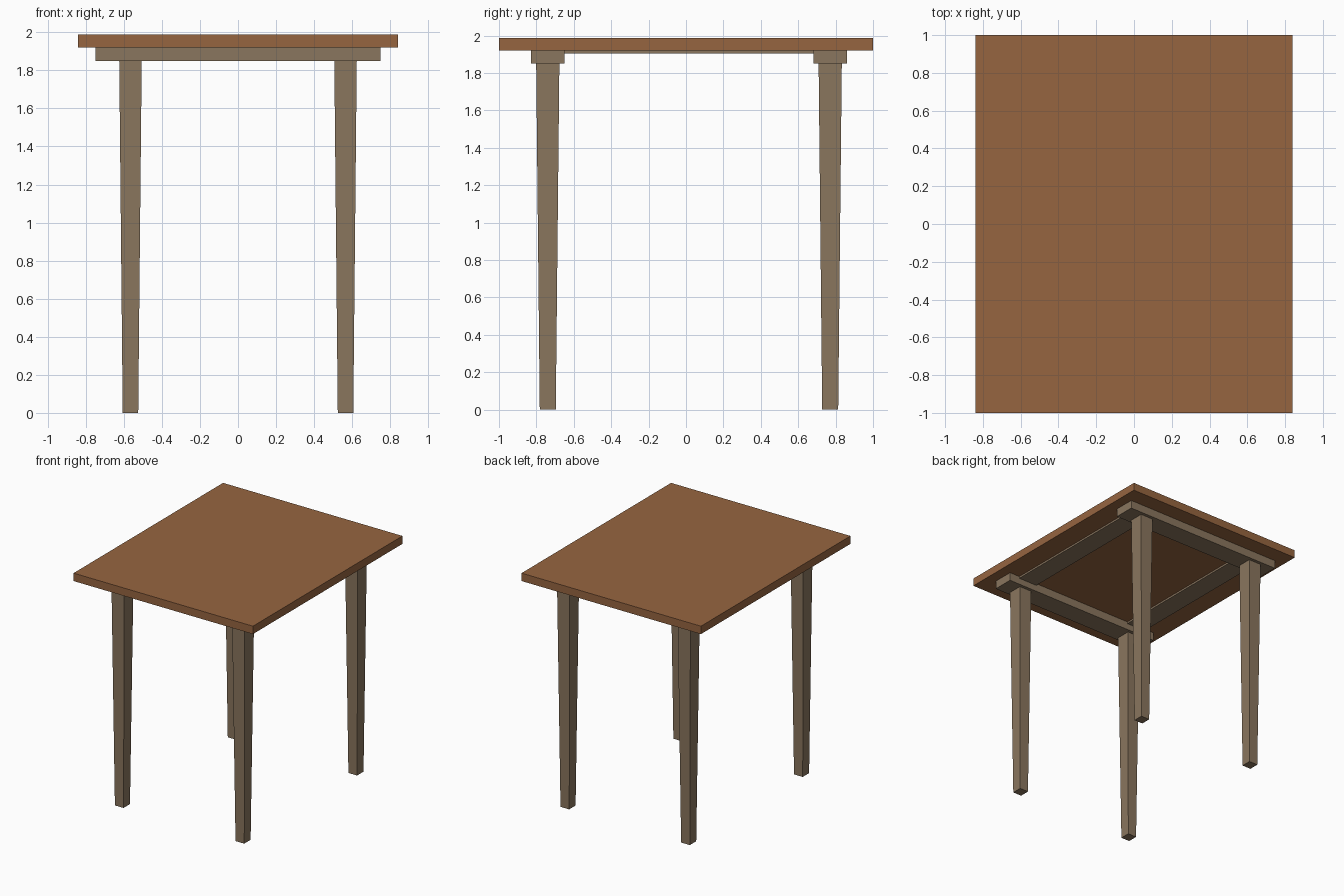
import bpy, bmesh

if "Cube" in bpy.data.objects:
    bpy.data.objects.remove(bpy.data.objects["Cube"])


def material(name, rgb):
    m = bpy.data.materials.new(name)
    m.diffuse_color = (*rgb, 1)
    m.use_nodes = True
    m.node_tree.nodes["Principled BSDF"].inputs["Base Color"].default_value = m.diffuse_color
    return m


top_wood = material("warm brown wood", (0.305, 0.130, 0.051))
frame_wood = material("grey brown wood", (0.254, 0.181, 0.112))


def block(name, centre, size, z0, z1, mat, taper=(1, 1)):
    """Upright box; taper scales its bottom end."""
    bm = bmesh.new()
    bmesh.ops.create_cube(bm, size=1)
    for v in bm.verts:
        low = v.co.z < 0
        kx, ky = taper if low else (1, 1)
        v.co = (centre[0] + v.co.x * size[0] * kx,
                centre[1] + v.co.y * size[1] * ky,
                z0 if low else z1)
    mesh = bpy.data.meshes.new(name)
    bm.to_mesh(mesh)
    bm.free()
    mesh.materials.append(mat)
    bpy.context.collection.objects.link(bpy.data.objects.new(name, mesh))


Z_TOP, Z_UNDER, Z_RAIL = 1.987, 1.92, 1.85
LEG_X, LEG_Y, Y_MID = 0.565, 0.755, 0.016   # the frame sits slightly to the back

# Table top
block("table_top", (0, 0), (1.68, 2.0), Z_UNDER, Z_TOP, top_wood)

# Cross rails with the tapered legs under them
for sy, end in ((-1, "front"), (1, "back")):
    y = Y_MID + sy * LEG_Y
    block(f"{end}_cross_rail", (0, y), (1.5, 0.178), Z_RAIL, Z_UNDER, frame_wood)
    for sx, side in ((-1, "left"), (1, "right")):
        block(f"{end}_{side}_leg", (sx * LEG_X, y), (0.118, 0.124),
              0, Z_RAIL, frame_wood, taper=(0.69, 0.69))

# Thin side rails between the cross rails
for sx, side in ((-1, "left"), (1, "right")):
    block(f"{side}_side_rail", (sx * LEG_X, Y_MID), (0.178, 1.332),
          1.904, Z_UNDER, frame_wood)
